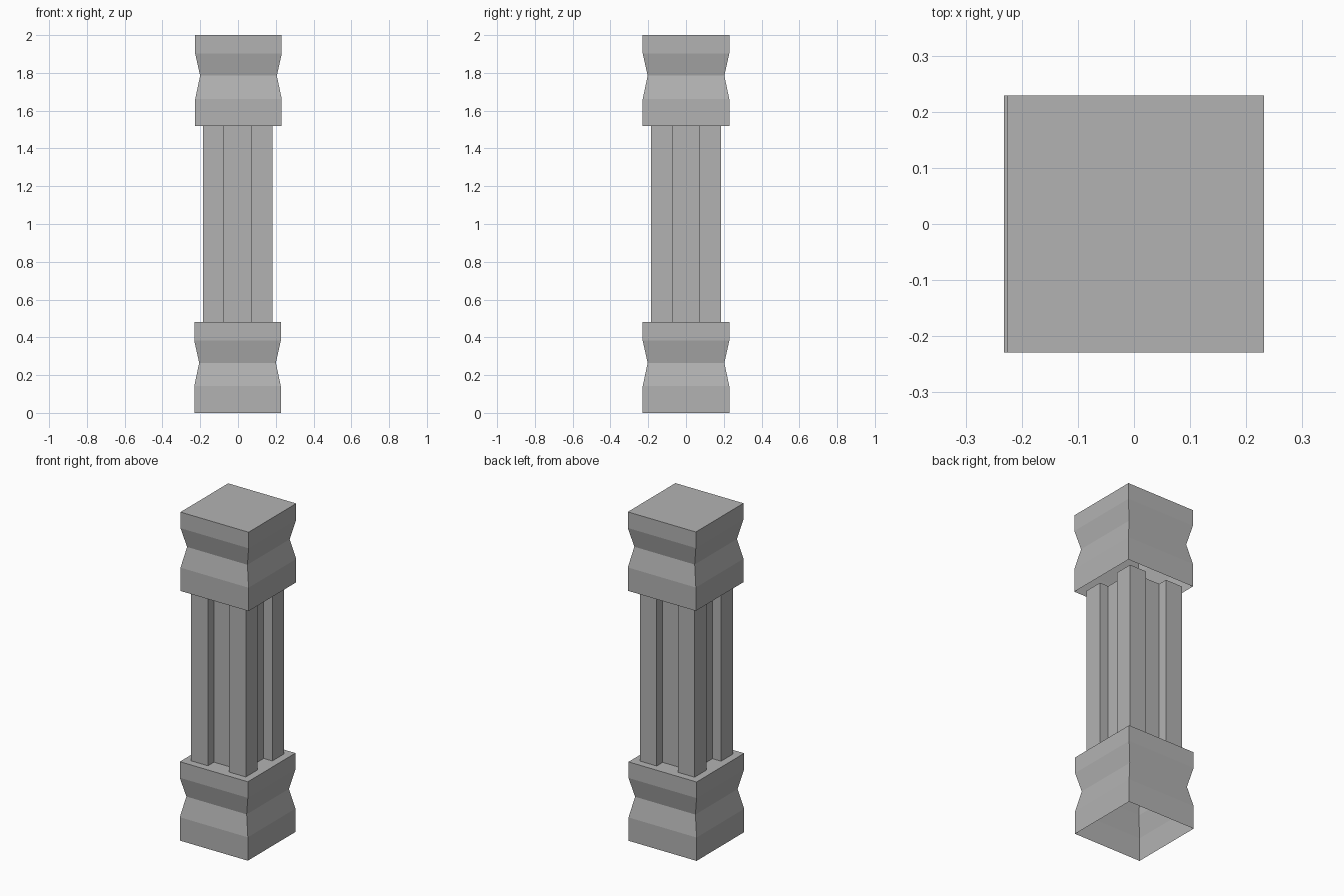
import bpy
import bmesh

cube = bpy.data.objects.get("Cube")
if cube:
    bpy.data.objects.remove(cube, do_unlink=True)

# Single stone colour
stone = bpy.data.materials.new("grey stone")
stone.use_nodes = True
colour = (0.45, 0.45, 0.45, 1)
stone.diffuse_color = colour
stone.node_tree.nodes["Principled BSDF"].inputs["Base Color"].default_value = colour


def loft(name, rings, x, z):
    """Join matching outlines stacked upwards; cap the top, leave the underside open."""
    bm = bmesh.new()
    loops = [[bm.verts.new(p) for p in ring] for ring in rings]
    for low, high in zip(loops, loops[1:]):
        for i in range(len(low)):
            j = (i + 1) % len(low)
            bm.faces.new((low[i], low[j], high[j], high[i]))
    bm.faces.new(loops[-1])
    mesh = bpy.data.meshes.new(name)
    bm.to_mesh(mesh)
    bm.free()
    mesh.materials.append(stone)
    obj = bpy.data.objects.new(name, mesh)
    obj.location = (x, 0, z)
    bpy.context.collection.objects.link(obj)
    return obj


def square(h, z):
    return [(-h, -h, z), (h, -h, z), (h, h, z), (-h, h, z)]


# Base and capital share one waisted square profile
WIDE, WAIST = 0.229, 0.203
profile = [(WIDE, 0), (WIDE, 0.142), (WAIST, 0.265), (WIDE, 0.382), (WIDE, 0.48)]
block = [square(h, z) for h, z in profile]
loft("base", block, -0.0025, 0)
loft("capital", block, 0.0025, 1.52)

# Shaft: square with one groove down the middle of each side
HALF, GROOVE, DEPTH = 0.184, 0.071, 0.058
side = [(-HALF, -HALF), (-GROOVE, -HALF), (-GROOVE, DEPTH - HALF),
        (GROOVE, DEPTH - HALF), (GROOVE, -HALF)]
outline = []
for turn in range(4):
    outline += side
    side = [(-y, x) for x, y in side]
loft("shaft", [[(x, y, z) for x, y in outline] for z in (0, 1.045)], -0.0025, 0.48)
